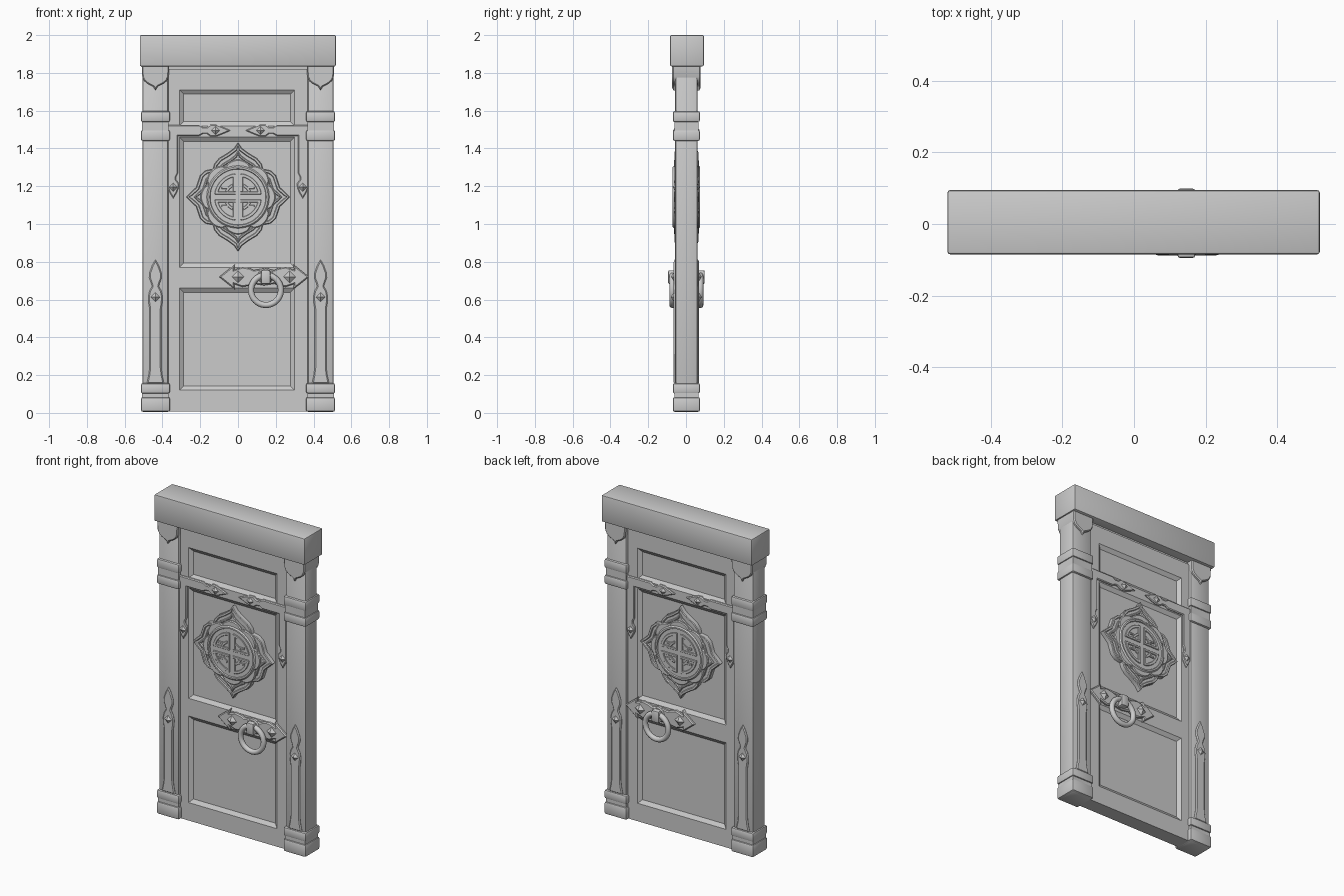
import bpy, bmesh, math

if "Cube" in bpy.data.objects:
    bpy.data.objects.remove(bpy.data.objects["Cube"])

MID_Y = 0.002

mat = bpy.data.materials.new("stone grey")
mat.use_nodes = True
GREY = (0.6, 0.6, 0.6, 1)
mat.diffuse_color = GREY
mat.node_tree.nodes["Principled BSDF"].inputs["Base Color"].default_value = GREY


def finish(name, bm):
    bmesh.ops.recalc_face_normals(bm, faces=bm.faces)
    mesh = bpy.data.meshes.new(name)
    bm.to_mesh(mesh)
    bm.free()
    ob = bpy.data.objects.new(name, mesh)
    bpy.context.collection.objects.link(ob)
    ob.location.y = MID_Y
    mesh.materials.append(mat)
    bpy.ops.object.select_all(action='DESELECT')
    ob.select_set(True)
    bpy.context.view_layer.objects.active = ob
    bpy.ops.object.shade_smooth_by_angle(angle=math.radians(32))
    return ob


def box(name, x, z, depth, bevel=0.008):
    """Box centred in depth, reaching both sides of the door."""
    bm = bmesh.new()
    bmesh.ops.create_cube(bm, size=1)
    for v in bm.verts:
        v.co = (x[0] + (v.co.x + .5) * (x[1] - x[0]), v.co.y * 2 * depth,
                z[0] + (v.co.z + .5) * (z[1] - z[0]))
    if bevel:
        bmesh.ops.bevel(bm, geom=bm.edges[:], offset=bevel, segments=2,
                        profile=.5, affect='EDGES')
    return finish(name, bm)


def plate(name, outline, depth, bevel=0.005, rim=0, sink=0.006):
    """Outline in x and z pushed through the door, with an optional sunk field."""
    bm = bmesh.new()
    front = bm.faces.new([bm.verts.new((x, -depth, z)) for x, z in outline])
    out = bmesh.ops.extrude_face_region(bm, geom=[front], use_keep_orig=True)
    for v in out["geom"]:
        if isinstance(v, bmesh.types.BMVert):
            v.co.y = depth
    bmesh.ops.recalc_face_normals(bm, faces=bm.faces)
    caps = [f for f in bm.faces if abs(f.normal.y) > .9]
    if rim:
        bmesh.ops.inset_region(bm, faces=caps, thickness=rim, depth=0)
        bmesh.ops.inset_region(bm, faces=caps, thickness=.004, depth=-sink)
    if bevel:
        edges = [e for e in bm.edges if len(e.link_faces) == 2
                 and abs(e.verts[0].co.y - e.verts[1].co.y) < 1e-5
                 and any(abs(f.normal.y) < .2 for f in e.link_faces)]
        bmesh.ops.bevel(bm, geom=edges, offset=bevel, segments=1,
                        affect='EDGES', clamp_overlap=True)
    return finish(name, bm)


def two_sided(half):
    """Mirror a half profile (width, height) listed from one end to the other."""
    back = [(-w, h) for w, h in reversed(half) if abs(w) > 1e-6]
    return half + back


def circle(cx, cz, r, n=48):
    return [(cx + r * math.cos(i * math.tau / n), cz + r * math.sin(i * math.tau / n))
            for i in range(n)]


def stud(name, x, z, base, r=0.026, height=0.016):
    """Four-sided pyramid nail head on both faces."""
    bm = bmesh.new()
    for s in (-1, 1):
        ring = [bm.verts.new((x + r * a, s * base, z + r * b))
                for a, b in ((1, 0), (0, 1), (-1, 0), (0, -1))]
        tip = bm.verts.new((x, s * (base + height), z))
        for i in range(4):
            bm.faces.new((ring[i], ring[(i + 1) % 4], tip))
    return finish(name, bm)


# Door leaf with three sunk panels, mirrored to the back
xs = (-.367, -.31, .30, .367)
zs = (.008, .12, .66, .77, 1.46, 1.52, 1.71, 1.82)
bm = bmesh.new()
grid = [[bm.verts.new((x, -.046, z)) for x in xs] for z in zs]
panels = []
for j in range(len(zs) - 1):
    for i in range(len(xs) - 1):
        f = bm.faces.new((grid[j][i], grid[j][i + 1], grid[j + 1][i + 1], grid[j + 1][i]))
        if i == 1 and j % 2 == 1:
            panels.append(f)
rim_edges = [e for e in bm.edges if e.is_boundary]
ext = bmesh.ops.extrude_edge_only(bm, edges=rim_edges)
for v in ext["geom"]:
    if isinstance(v, bmesh.types.BMVert):
        v.co.y = 0
bmesh.ops.recalc_face_normals(bm, faces=bm.faces)
if panels[0].normal.y > 0:
    bmesh.ops.reverse_faces(bm, faces=bm.faces)
bmesh.ops.inset_region(bm, faces=panels, thickness=.032, depth=-.016)
door = finish("door_leaf", bm)
mirror = door.modifiers.new("both faces", 'MIRROR')
mirror.use_axis = (False, True, False)

# Lintel and the recessed strip below it
lintel = box("lintel", (-.52, .518), (1.835, 2.0), .0895, .007)
lintel.location.y = .005
box("head_strip", (-.38, .38), (1.8, 1.85), .036, 0)

# Posts, bands, corbels, strap plates and hinges on both sides
corbel = two_sided([(0, 1.708), (.012, 1.728), (.04, 1.742), (.06, 1.758),
                    (.07, 1.78), (.073, 1.84)])
spear = two_sided([(0, .812), (.018, .78), (.032, .74), (.033, .715), (.022, .685),
                   (.018, .67), (.032, .645), (.038, .615), (.036, .58), (.031, .55),
                   (.031, .24), (.036, .2), (.046, .155)])
for side, s in (("left", 1), ("right", -1)):
    cx = .437 * s
    box(f"{side}_post", (cx - .068, cx + .068), (.004, 1.84), .059, .01)
    for k, (lo, hi) in enumerate(((.006, .083), (.103, .157), (1.44, 1.497), (1.54, 1.597))):
        box(f"{side}_post_band_{k + 1}", (cx - .077, cx + .077), (lo, hi), .072, .01)
    for k, (lo, hi) in enumerate(((.07, .11), (1.48, 1.55))):
        box(f"{side}_post_collar_{k + 1}", (cx - .07, cx + .07), (lo, hi), .064, 0)
    plate(f"{side}_corbel", [(cx + w, z) for w, z in corbel], .075, .006)
    plate(f"{side}_post_strap", [(cx + w, z) for w, z in spear], .067, .006)
    stud(f"{side}_strap_stud", cx, .613, .066)

    # L-shaped hinge strap with a leaf at the end of each arm
    hinge = [(.372, 1.525), (.205, 1.525), (.185, 1.512), (.165, 1.512), (.145, 1.527),
             (.115, 1.526), (.085, 1.515), (.038, 1.495), (.085, 1.475), (.115, 1.464),
             (.145, 1.463), (.165, 1.478), (.185, 1.478), (.205, 1.467), (.318, 1.467),
             (.318, 1.27), (.328, 1.25), (.328, 1.235), (.313, 1.215), (.314, 1.19),
             (.325, 1.165), (.343, 1.135), (.361, 1.165), (.372, 1.19)]
    plate(f"{side}_hinge", [(x * s, z) for x, z in hinge], .056, .005)
    stud(f"{side}_hinge_stud_inner", .12 * s, 1.495, .055, .024)
    stud(f"{side}_hinge_stud_lower", .343 * s, 1.195, .055, .024)

# Lotus medallion: stacked petal plates, disc, raised rim and fretwork
MZ = 1.143
quarter = [(0, .288), (.02, .258), (.055, .232), (.1, .205), (.125, .175), (.132, .148),
           (.172, .14), (.2, .115), (.212, .08), (.222, .05), (.25, .025), (.275, 0)]
lower = [(x, -z) for x, z in reversed(quarter[:-1])]
flower = two_sided(quarter + lower)


def petals(scale):
    return [(x * scale, MZ + z * scale) for x, z in flower]


plate("medallion_outer_petals", petals(1), .06, .004, rim=.014)
plate("medallion_middle_petals", petals(.85), .063, .004, rim=.01)
scallop = []
for i in range(96):
    a = i * math.tau / 96
    r = .172 + .026 * abs(math.cos(4 * a)) ** .7
    scallop.append((r * math.cos(a), MZ + r * math.sin(a)))
plate("medallion_inner_petals", scallop, .066, .005)
plate("medallion_disc", circle(0, MZ, .166), .073, .007, rim=.016, sink=.009)


def arc(r0, r1, a0, a1, n=10):
    t = [math.radians(a0 + (a1 - a0) * i / n) for i in range(n + 1)]
    return ([(r1 * math.cos(a), r1 * math.sin(a)) for a in t]
            + [(r0 * math.cos(a), r0 * math.sin(a)) for a in reversed(t)])


def fret(name, pts, sx, sz):
    plate(name, [(x * sx, MZ + z * sz) for x, z in pts], .072, .002)


for sx in (-1, 1):
    for sz in (-1, 1):
        fret("fret_outer_arc", arc(.108, .125, 9, 81), sx, sz)
        fret("fret_inner_arc", arc(.06, .075, 24, 66), sx, sz)
        fret("fret_upright", [(.012, .026), (.026, .026), (.026, .122), (.012, .122)], sx, sz)
        fret("fret_crossbar", [(.012, .014), (.122, .014), (.122, .028), (.012, .028)], sx, sz)
        fret("fret_tongue", [(.05, .042), (.088, .042), (.088, .054), (.05, .054)], sx, sz)

# Handle plate with barbed ends, studs, clasp and pull ring on both faces
HX, HZ = .138, .72
half = [(-.238, 0), (-.155, .066), (-.158, .038), (-.115, .053), (-.075, .046),
        (-.055, .036), (0, .045)]
upper = half + [(-x, z) for x, z in reversed(half[:-1])]
outline = upper + [(x, -z) for x, z in reversed(upper[1:-1])]
plate("handle_plate", [(HX + x, HZ + z) for x, z in outline], .062, .006)
for name, x in (("handle_stud_right", 0), ("handle_stud_left", .273)):
    stud(name, x, HZ, .061, .034, .02)
plate("handle_boss", circle(HX + .008, HZ + .005, .042, 24), .068, .006)
box("handle_clasp", (HX - .017, HX + .033), (.682, .755), .097, .008)
for face, s in (("front", -1), ("back", 1)):
    bpy.ops.mesh.primitive_torus_add(major_radius=.079, minor_radius=.016, major_segments=48,
                                     minor_segments=12, rotation=(math.pi / 2, 0, 0),
                                     location=(.148, MID_Y + s * .074, .65))
    ring = bpy.context.object
    ring.name = f"pull_ring_{face}"
    ring.data.materials.append(mat)
    bpy.ops.object.shade_smooth()
